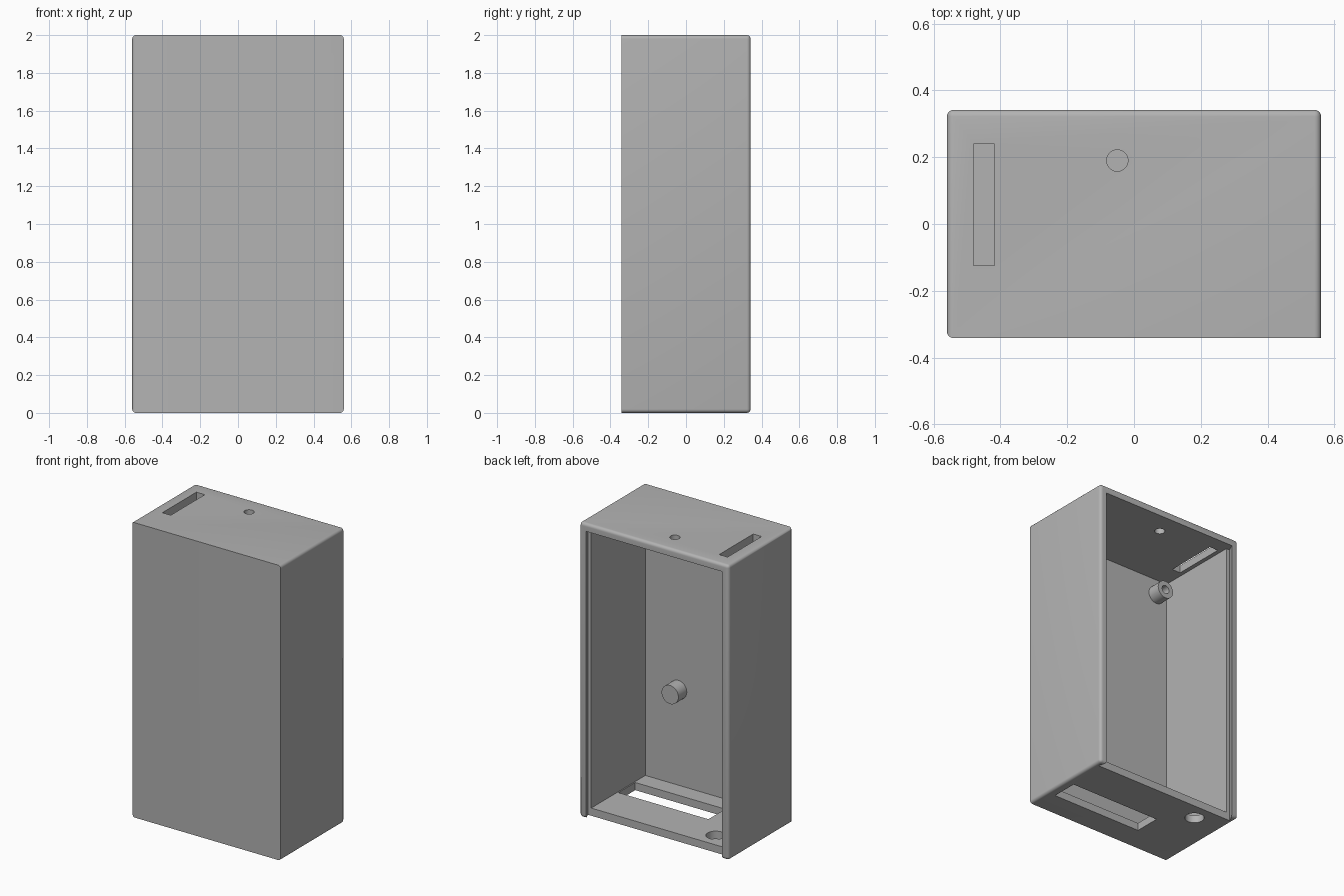
import bpy, bmesh
from math import radians
from mathutils import Matrix, Vector

old = bpy.data.objects.get("Cube")
if old:
    bpy.data.objects.remove(old, do_unlink=True)

HX, HY, H, T = 0.56, 0.342, 2.0, 0.052   # half width, half depth, height, wall
SEAT = 0.29                              # depth where the sliding lid seats

grey = bpy.data.materials.new("light_grey")
grey.use_nodes = True
grey.diffuse_color = (0.45, 0.45, 0.45, 1)
grey.node_tree.nodes["Principled BSDF"].inputs["Base Color"].default_value = (0.45, 0.45, 0.45, 1)


def finish(name, bm):
    bmesh.ops.recalc_face_normals(bm, faces=bm.faces)
    mesh = bpy.data.meshes.new(name)
    bm.to_mesh(mesh)
    bm.free()
    mesh.materials.append(grey)
    obj = bpy.data.objects.new(name, mesh)
    bpy.context.collection.objects.link(obj)
    return obj


def box(name, x0, x1, y0, y1, z0, z1, round_edge=None, radius=0.02):
    bm = bmesh.new()
    bmesh.ops.create_cube(bm, size=1)
    for v in bm.verts:
        v.co = Vector((x1 if v.co.x > 0 else x0,
                       y1 if v.co.y > 0 else y0,
                       z1 if v.co.z > 0 else z0))
    if round_edge:
        edges = [e for e in bm.edges if round_edge(e)]
        bmesh.ops.bevel(bm, geom=edges, offset=radius, segments=5,
                        profile=0.5, affect='EDGES')
    return finish(name, bm)


def cylinder(name, centre, radius, depth, along_y=False):
    bm = bmesh.new()
    bmesh.ops.create_cone(bm, cap_ends=True, segments=40, radius1=radius,
                          radius2=radius, depth=depth)
    if along_y:
        bmesh.ops.rotate(bm, verts=bm.verts, matrix=Matrix.Rotation(radians(90), 3, 'X'))
    bmesh.ops.translate(bm, verts=bm.verts, vec=centre)
    return finish(name, bm)


def dovetail(name, y0, half0, y1, half1, z0, z1):
    bm = bmesh.new()
    outline = [(-half0, y0), (half0, y0), (half1, y1), (-half1, y1)]
    face = bm.faces.new([bm.verts.new((x, y, z0)) for x, y in outline])
    top = bmesh.ops.extrude_face_region(bm, geom=[face])["geom"]
    bmesh.ops.translate(bm, vec=(0, 0, z1 - z0),
                        verts=[g for g in top if isinstance(g, bmesh.types.BMVert)])
    return finish(name, bm)


def cut(target, cutter):
    cutter.hide_render = True
    mod = target.modifiers.new("cut", 'BOOLEAN')
    mod.operation, mod.solver, mod.object = 'DIFFERENCE', 'EXACT', cutter
    bpy.context.view_layer.objects.active = target
    bpy.ops.object.modifier_apply(modifier=mod.name)
    bpy.data.objects.remove(cutter, do_unlink=True)


def smooth(obj):
    bpy.ops.object.select_all(action='DESELECT')
    obj.select_set(True)
    bpy.context.view_layer.objects.active = obj
    bpy.ops.object.shade_smooth_by_angle(angle=radians(30))


# Outer shell: rounded everywhere but around the front face
def rounded(e):
    mid = (e.verts[0].co + e.verts[1].co) / 2
    return mid.y > -HY + 0.01 or mid.x < -HX + 0.01 and abs(mid.z - H / 2) < 0.1


case = box("case_shell", -HX, HX, -HY, HY, 0, H, rounded)

# Open-backed cavity and the lid channel running out through the bottom
cut(case, box("cavity", T - HX, HX - T, T - HY, SEAT + 0.01, T, H - T))
cut(case, dovetail("lid_channel", SEAT, HX - 0.026, HY + 0.01, HX - T - 0.003, -0.1, H - T))

# Slot and small hole in the top
cut(case, box("top_slot", -0.48, -0.417, -0.125, 0.24, H - 0.2, H + 0.1))
cut(case, cylinder("top_hole", (-0.05, 0.19, H), 0.032, 0.3))

# Wide window and round cable hole in the floor
cut(case, box("floor_window", -0.175, 0.5, -0.17, 0.01, -0.1, 0.15))
cut(case, cylinder("floor_hole", (-0.345, 0.175, 0), 0.06, 0.3))
smooth(case)

# Posts on the inside of the front wall: one solid peg, one drilled boss
WALL, REACH = T - HY, 0.09
peg = cylinder("support_peg", (0.26, WALL + REACH / 2 - 0.005, 0.70), 0.063, REACH + 0.01, True)
boss = cylinder("screw_boss", (-0.425, WALL + REACH / 2 - 0.005, 1.84), 0.06, REACH + 0.01, True)
cut(boss, cylinder("screw_hole", (-0.425, WALL + REACH, 1.84), 0.028, REACH * 1.6, True))
for post in (peg, boss):
    smooth(post)
